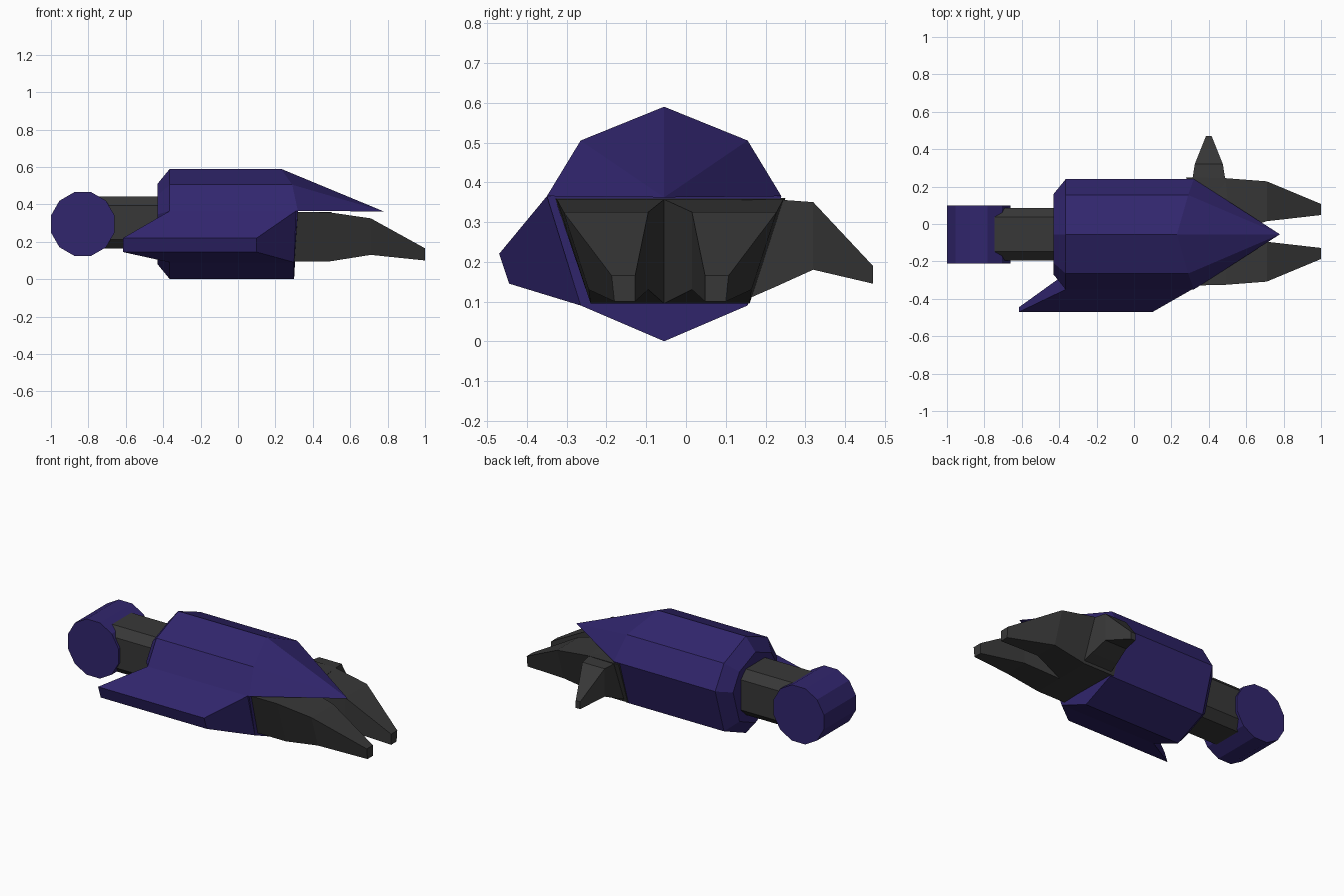
import bpy, bmesh, math
from mathutils import Vector

if "Cube" in bpy.data.objects:
    bpy.data.objects.remove(bpy.data.objects["Cube"])


def material(name, rgb):
    m = bpy.data.materials.new(name)
    m.diffuse_color = (*rgb, 1)
    m.use_nodes = True
    m.node_tree.nodes["Principled BSDF"].inputs["Base Color"].default_value = m.diffuse_color
    return m


PURPLE = material("deep purple", (0.031, 0.019, 0.155))
GREY = material("dark grey", (0.039, 0.039, 0.039))
CY = -0.055   # arm centre line
CZ = 0.295


def finish(bm, name, mat):
    bmesh.ops.recalc_face_normals(bm, faces=bm.faces)
    me = bpy.data.meshes.new(name)
    bm.to_mesh(me)
    bm.free()
    me.materials.append(mat)
    ob = bpy.data.objects.new(name, me)
    bpy.context.collection.objects.link(ob)
    return ob


def bridge(bm, rings):
    """Join successive closed rings of vertices with side faces."""
    for a, b in zip(rings, rings[1:]):
        n = len(a)
        for i in range(n):
            j = (i + 1) % n
            bm.faces.new((a[i], a[j], b[j], b[i]))


def loft(name, sections, mat):
    """Skin a list of matching cross-sections and cap both ends."""
    bm = bmesh.new()
    rings = [[bm.verts.new(p) for p in s] for s in sections]
    bridge(bm, rings)
    bm.faces.new(rings[0])
    bm.faces.new(rings[-1])
    return finish(bm, name, mat)


# Elbow drum: twelve-sided, lying along y
R = 0.17 / math.cos(math.pi / 12)
drum = [(math.radians(15 + 30 * i)) for i in range(12)]
loft("elbow_drum", [[(-0.83 + R * math.cos(a), y, CZ + R * math.sin(a)) for a in drum]
                    for y in (-0.21, 0.10)], PURPLE)

# Shaft: square bar with chamfered corners
h, c = 0.14, 0.092
bar = [(h, c), (c, h), (-c, h), (-h, c), (-h, -c), (-c, -h), (c, -h), (h, -c)]
loft("arm_shaft", [[(x, CY + y, 0.303 + z) for y, z in bar] for x in (-0.75, -0.40)], GREY)

# Forearm shell: eight-sided section, bevelled rear, pointed visor at the front
profile = [(0, 0.59), (0.21, 0.505), (0.295, 0.365), (0.21, 0.09),
           (0, 0), (-0.21, 0.09), (-0.295, 0.365), (-0.21, 0.505)]
front_x = [0.23, 0.29, 0.32, 0.30, 0.30, 0.30, 0.32, 0.29]
bm = bmesh.new()
k = 0.73
rear = [bm.verts.new((-0.43, CY + y * k, CZ + (z - CZ) * k)) for y, z in profile]
mid = [bm.verts.new((-0.365, CY + y, z)) for y, z in profile]
front = [bm.verts.new((x, CY + y, z)) for x, (y, z) in zip(front_x, profile)]
bridge(bm, [rear, mid, front])
bm.faces.new(rear)
bm.faces.new(front[2:7])
tip = bm.verts.new((0.78, CY, 0.362))
for a, b in ((6, 7), (7, 0), (0, 1), (1, 2), (2, 6)):
    bm.faces.new((front[a], front[b], tip))
finish(bm, "forearm_shell", PURPLE)

# Swept side fin on the -y side
loft("side_fin", [
    [(-0.365, -0.35, 0.365), (0.31, -0.35, 0.365), (0.30, -0.265, 0.09), (-0.365, -0.265, 0.09)],
    [(-0.615, -0.47, 0.22), (0.10, -0.47, 0.22), (0.10, -0.445, 0.145), (-0.615, -0.445, 0.145)],
], PURPLE)

# Two mirrored claw fingers: (x, inner, outer top, outer bottom, z top, z bottom)
finger = [(0.28, 0.0, 0.29, 0.20, 0.360, 0.095),
          (0.49, 0.0, 0.285, 0.20, 0.357, 0.095),
          (0.71, 0.055, 0.268, 0.205, 0.325, 0.13),
          (1.00, 0.088, 0.147, 0.14, 0.165, 0.10)]
for side, label in ((1, "back"), (-1, "front")):
    loft(label + "_finger", [
        [(x, -0.04 + side * (i - (0.015 if i == 0 else 0) * side), zt), (x, -0.04 + side * ot, zt),
         (x, -0.04 + side * ob, zb), (x, -0.04 + side * (i - (0.015 if i == 0 else 0) * side), zb)]
        for x, i, ot, ob, zt, zb in finger], GREY)

# Thumb pointing to +y: (y, half width in x, z top, z bottom)
thumb = [(0.14, 0.10, 0.358, 0.10), (0.225, 0.09, 0.357, 0.137),
         (0.32, 0.075, 0.35, 0.18), (0.47, 0.015, 0.19, 0.145)]
loft("thumb", [[(0.40 - w, y, zt), (0.40 + w, y, zt), (0.40 + w, y, zb), (0.40 - w, y, zb)]
               for y, w, zt, zb in thumb], GREY)
